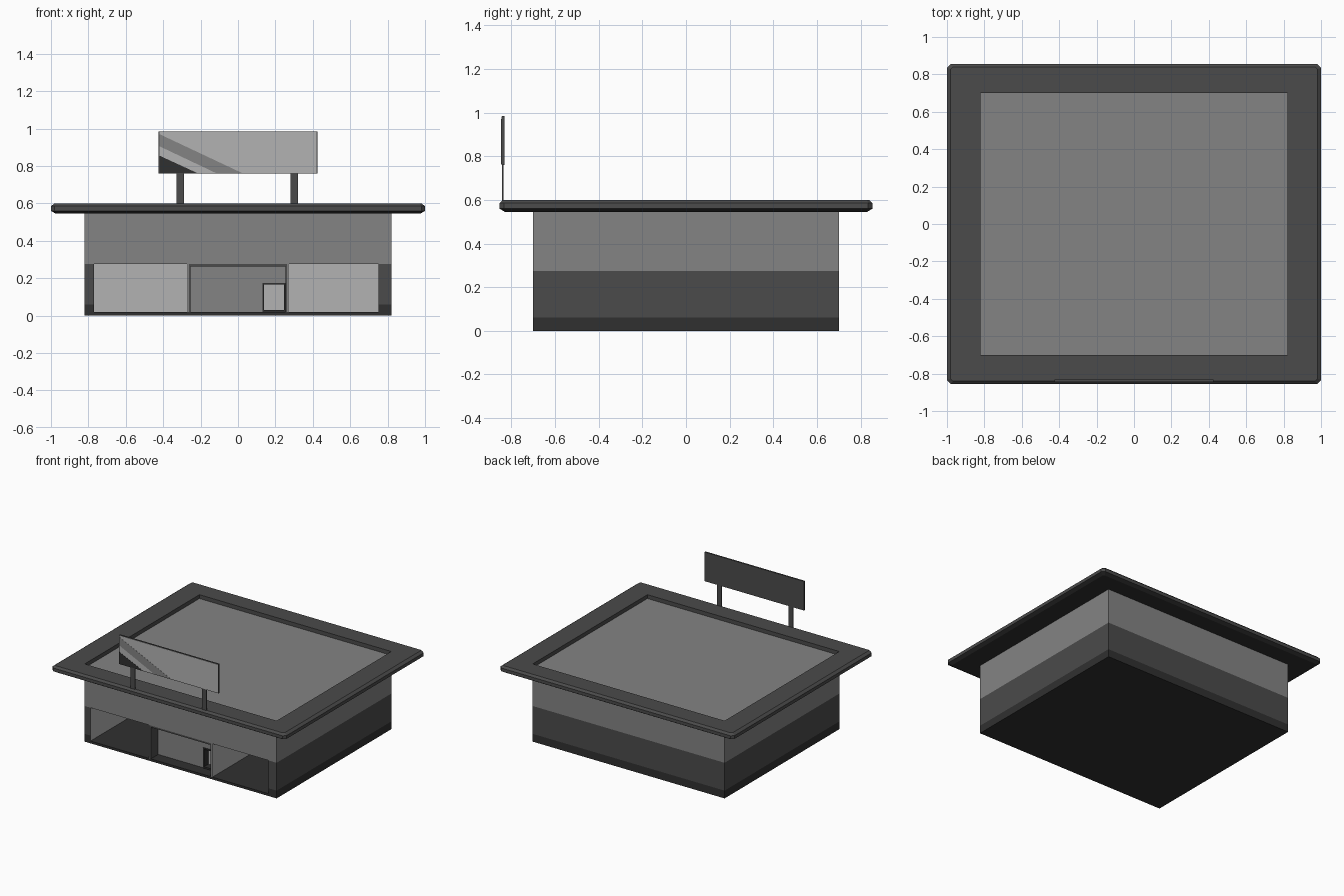
import bpy, bmesh

if "Cube" in bpy.data.objects:
    bpy.data.objects.remove(bpy.data.objects["Cube"])


def shade(name, v):
    m = bpy.data.materials.new(name)
    m.diffuse_color = (v, v, v, 1)
    m.use_nodes = True
    m.node_tree.nodes["Principled BSDF"].inputs["Base Color"].default_value = m.diffuse_color
    return m


LIGHT, MID = shade("light_grey", 0.45), shade("mid_grey", 0.23)
DARK, BLACK = shade("dark_grey", 0.07), shade("charcoal", 0.03)


def finish(name, bm, *mats):
    bmesh.ops.remove_doubles(bm, verts=bm.verts, dist=1e-5)
    bmesh.ops.recalc_face_normals(bm, faces=bm.faces)
    me = bpy.data.meshes.new(name)
    bm.to_mesh(me)
    bm.free()
    for m in mats:
        me.materials.append(m)
    ob = bpy.data.objects.new(name, me)
    bpy.context.collection.objects.link(ob)
    return ob


def box(name, x0, x1, y0, y1, z0, z1, mat):
    bm = bmesh.new()
    bmesh.ops.create_cube(bm, size=1)
    for v in bm.verts:
        v.co = ((x0 + x1) / 2 + v.co.x * (x1 - x0),
                (y0 + y1) / 2 + v.co.y * (y1 - y0),
                (z0 + z1) / 2 + v.co.z * (z1 - z0))
    return finish(name, bm, mat)


def prism(name, pts, to3d, lo, hi, mats, alt=()):
    """Extrude an outline; side faces listed in alt take the second material."""
    bm = bmesh.new()
    a = [bm.verts.new(to3d(u, v, lo)) for u, v in pts]
    b = [bm.verts.new(to3d(u, v, hi)) for u, v in pts]
    bm.faces.new(a)
    bm.faces.new(b)
    n = len(pts)
    for i in range(n):
        j = (i + 1) % n
        f = bm.faces.new((a[i], a[j], b[j], b[i]))
        f.material_index = 1 if i in alt else 0
    return finish(name, bm, *mats)


def flat(u, v, t):
    return (u, v, t)


def upright(u, v, t):
    return (u, t, v)


# Walls: U-shaped lower bands, solid upper band, floor
U = [(-.82, -.7), (-.77, -.7), (-.77, .66), (.75, .66),
     (.75, -.7), (.82, -.7), (.82, .7), (-.82, .7)]
prism("wall_base", U, flat, 0, .06, (BLACK, LIGHT), (1, 2, 3))
prism("wall_lower", U, flat, .06, .275, (DARK, LIGHT), (1, 2, 3))
box("wall_upper", -.82, .82, -.7, .7, .275, .55, MID)
box("floor", -.82, .82, -.7, .7, 0, .018, BLACK)

# Recessed centre entrance between the two open bays
for s, side in ((-1, "left"), (1, "right")):
    x0, x1 = sorted((s * .265, s * .272))
    box("bay_partition_" + side, x0, x1, -.699, .66, .018, .275, LIGHT)
    x0, x1 = sorted((s * .255, s * .265))
    box("entrance_jamb_" + side, x0, x1, -.7, -.6, .018, .275, DARK)
box("entrance_header", -.255, .255, -.7, -.6, .262, .275, DARK)
box("entrance_panel", -.255, .13, -.61, -.6, .018, .262, MID)
box("entrance_panel_top", .13, .255, -.61, -.6, .175, .262, MID)

# Small doorway with deep frame
box("door_frame_left", .13, .14, -.615, -.55, .018, .175, BLACK)
box("door_frame_right", .245, .255, -.615, -.55, .018, .175, BLACK)
box("door_frame_top", .14, .245, -.615, -.55, .165, .175, BLACK)
box("door_frame_bottom", .14, .245, -.615, -.55, .018, .03, BLACK)
box("door", .14, .245, -.56, -.55, .03, .165, LIGHT)

# Roof: lofted rim with chamfered edge and a sunken deck
rings = [(.975, .83, .545, .012), (1, .855, .56, .02), (1, .855, .585, .02),
         (.98, .84, .60, .012), (.82, .70, .60, 0), (.82, .70, .57, 0)]
bm = bmesh.new()
loops = []
for hx, hy, z, c in rings:
    pts = [(hx, hy - c), (hx - c, hy), (c - hx, hy), (-hx, hy - c),
           (-hx, c - hy), (c - hx, -hy), (hx - c, -hy), (hx, c - hy)]
    loops.append([bm.verts.new((x, y, z)) for x, y in pts])
bm.faces.new(loops[0]).material_index = 1
for a, b in zip(loops, loops[1:]):
    for i in range(8):
        f = bm.faces.new((a[i], a[(i + 1) % 8], b[(i + 1) % 8], b[i]))
        f.material_index = 1 if a is loops[0] else 0
bm.faces.new(loops[-1]).material_index = 2
bmesh.ops.dissolve_degenerate(bm, dist=1e-5, edges=bm.edges)
finish("roof", bm, DARK, BLACK, MID)

# Sign board on two posts, with painted diagonal bands
for x, side in ((-.31, "left"), (.30, "right")):
    box("sign_post_" + side, x - .02, x + .02, -.842, -.836, .59, .77, DARK)
box("sign_board", -.425, .425, -.844, -.832, .76, .985, DARK)
box("sign_face", -.42, .42, -.846, -.843, .763, .982, LIGHT)
prism("sign_band", [(-.42, .905), (-.42, .97), (.02, .763), (-.12, .763)],
      upright, -.847, -.845, (MID,))
prism("sign_corner", [(-.42, .855), (-.22, .763), (-.42, .763)],
      upright, -.847, -.845, (BLACK,))
